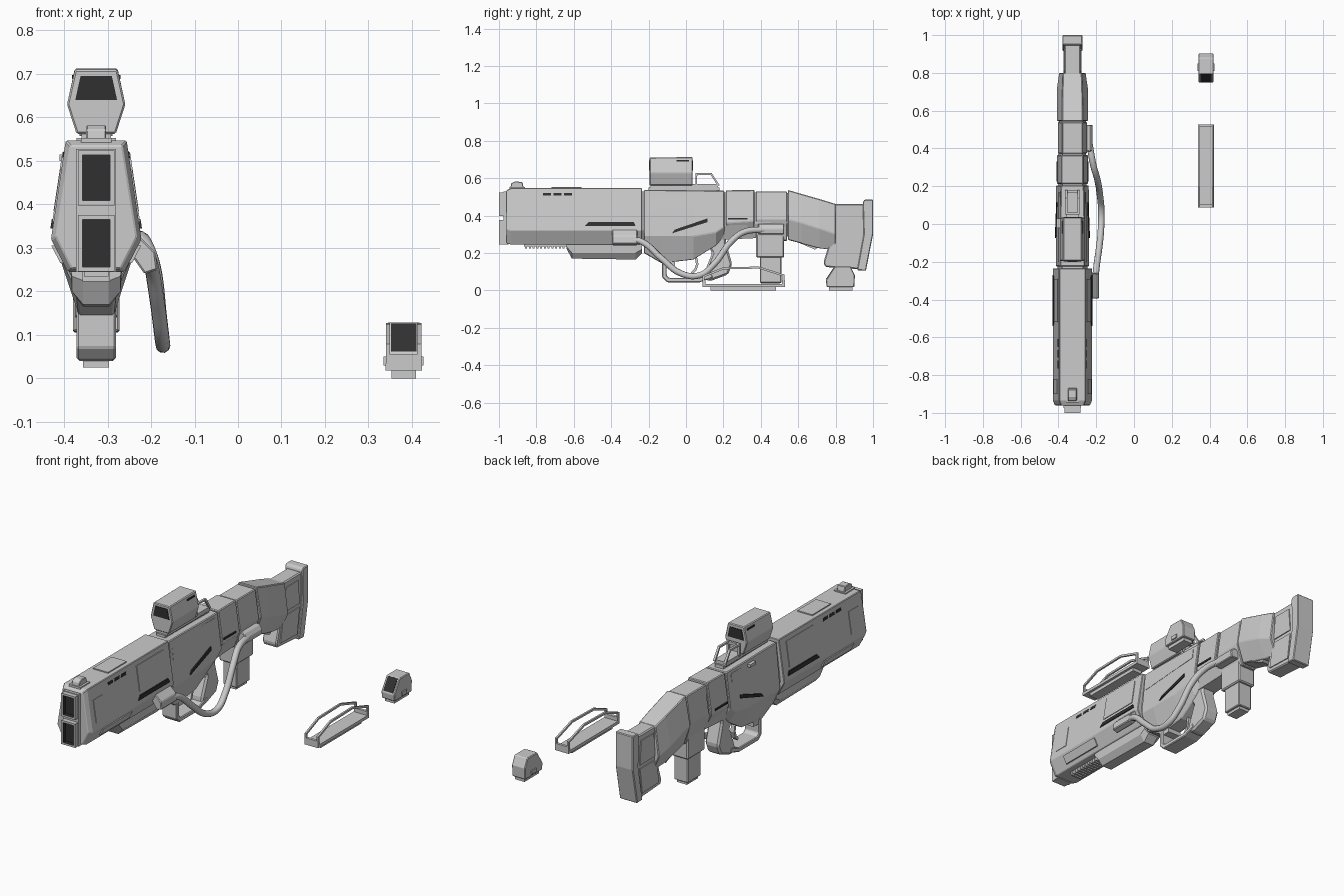
import bpy, bmesh
from mathutils import Vector

if "Cube" in bpy.data.objects:
    bpy.data.objects.remove(bpy.data.objects["Cube"])

GX, LX = -0.326, 0.381      # centre lines of the rifle and of the loose parts

dark = bpy.data.materials.new("dark")
dark.diffuse_color = (0.03, 0.03, 0.03, 1)
dark.use_nodes = True
dark.node_tree.nodes["Principled BSDF"].inputs["Base Color"].default_value = dark.diffuse_color


def finish(name, bm, bevel=0.0, mat=None):
    bmesh.ops.recalc_face_normals(bm, faces=bm.faces[:])
    me = bpy.data.meshes.new(name)
    bm.to_mesh(me)
    bm.free()
    ob = bpy.data.objects.new(name, me)
    bpy.context.collection.objects.link(ob)
    if mat:
        me.materials.append(mat)
    if bevel:
        m = ob.modifiers.new("bevel", 'BEVEL')
        m.width, m.segments, m.limit_method = bevel, 1, 'ANGLE'
    return ob


def skin(name, rings, **kw):
    """Join matching rings of points and cap both ends."""
    bm = bmesh.new()
    vs = [[bm.verts.new(p) for p in r] for r in rings]
    n = len(vs[0])
    for a, b in zip(vs, vs[1:]):
        for i in range(n):
            bm.faces.new((a[i], a[(i + 1) % n], b[(i + 1) % n], b[i]))
    bm.faces.new(vs[0])
    bm.faces.new(vs[-1][::-1])
    return finish(name, bm, **kw)


def loft(name, stations, cx=GX, **kw):
    """Six-sided body; station = y, z low/mid/top, half width low/mid/top."""
    rings = []
    for y, zb, zm, zt, wb, wm, wt in stations:
        rings.append([(cx + x, y, z) for x, z in
                      ((-wb, zb), (wb, zb), (wm, zm), (wt, zt), (-wt, zt), (-wm, zm))])
    return skin(name, rings, **kw)


def prism(name, pts, half, cx=GX, **kw):
    return skin(name, [[(cx + s * half, y, z) for y, z in pts] for s in (-1, 1)], **kw)


def box(name, y0, y1, z0, z1, half, cx=GX, **kw):
    return prism(name, [(y0, z0), (y1, z0), (y1, z1), (y0, z1)], half, cx, **kw)


def strip(name, path, t, half, cx=GX, **kw):
    """Flat bar of thickness t following a side-view path."""
    p = [Vector(q) for q in path]
    left, right = [], []
    for i, q in enumerate(p):
        d0 = (q - p[i - 1]).normalized() if i else (p[1] - q).normalized()
        d1 = (p[i + 1] - q).normalized() if i < len(p) - 1 else d0
        d = (d0 + d1).normalized()
        off = Vector((-d.y, d.x)) * (t / 2 / max(d.dot(d0), 0.5))
        left.append(tuple(q + off))
        right.append(tuple(q - off))
    return prism(name, left + right[::-1], half, cx, **kw)


def side_panel(name, pts, xf, t=0.004, sides=(-1, 1), **kw):
    """Thin plates lying on the sloped flanks."""
    for s in sides:
        skin(name, [[(GX + s * (xf(z) + d), y, z) for y, z in pts] for d in (-0.01, t)], **kw)


def rect(y0, y1, z0, z1):
    return [(y0, z0), (y1, z0), (y1, z1), (y0, z1)]


def fore_x(z):
    return 0.104 - (z - 0.32) * 0.151 if z > 0.32 else 0.065 + (z - 0.245) * 0.52


def mid_x(z):
    return 0.09 - (z - 0.29) * 0.12


# fore body and lower fore grip
loft("fore_body", [(-0.96, .252, .325, .535, .056, .093, .06), (-0.935, .245, .32, .547, .065, .104, .07),
                   (-0.235, .245, .32, .547, .065, .104, .07)], bevel=0.003)
loft("lower_fore_grip", [(-.64, .225, .235, .26, .03, .056, .06), (-.61, .17, .2, .26, .03, .056, .06),
                         (-.27, .165, .2, .26, .03, .056, .06), (-.235, .2, .22, .26, .03, .056, .06)])

# twin muzzles with dark recessed bores
box("muzzle_backing", -0.975, -0.95, .245, .528, .046)
for name, z0, z1 in (("upper_muzzle", .398, .524), ("lower_muzzle", .246, .376)):
    ob = box(name, -1.0, -0.955, z0, z1, .042)
    ob.data.materials.append(None)
    ob.data.materials.append(dark)
    bm = bmesh.new()
    bm.from_mesh(ob.data)
    f = min(bm.faces, key=lambda f: f.calc_center_median().y)
    bmesh.ops.inset_region(bm, faces=[f], thickness=0.015)
    f.material_index = 1
    ext = bmesh.ops.extrude_discrete_faces(bm, faces=[f])["faces"]
    bmesh.ops.translate(bm, verts=ext[0].verts[:], vec=(0, 0.02, 0))
    bm.to_mesh(ob.data)
    bm.free()

# flank details on the fore body
side_panel("fore_lower_panel", rect(-.84, -.59, .265, .305), fore_x, .007)
side_panel("fore_upper_panel", rect(-.52, -.29, .385, .52), fore_x)
side_panel("fore_front_panel", rect(-.9, -.82, .36, .48), fore_x, .003)
side_panel("fore_slit", [(-.54, .345), (-.27, .345), (-.28, .367), (-.52, .367)], fore_x, .005, mat=dark)
side_panel("fore_line_slot", rect(-.89, -.825, .437, .444), fore_x, .002, mat=dark)
for i in range(3):
    y = -.765 + i * .057
    side_panel("vent_slot", rect(y, y + .042, .507, .522), fore_x, .002, mat=dark)
box("top_plate", -.72, -.56, .54, .553, .045)
prism("front_sight", [(-.94, .54), (-.935, .572), (-.915, .582), (-.875, .58), (-.866, .54)], .023, bevel=.003)
box("front_sight_base", -.945, -.86, .54, .553, .035)

# toothed rails
for name, y0, n, step, z0, z1, half in (("under_rail_tooth", -.86, 11, .02, .223, .25, .032),
                                        ("top_rail_tooth", -.19, 18, .02, .54, .558, .03)):
    m = box(name, y0, y0 + step * .55, z0, z1, half).modifiers.new("array", 'ARRAY')
    m.count, m.use_relative_offset, m.use_constant_offset = n, False, True
    m.constant_offset_displace = (0, step, 0)
box("under_rail", -.865, -.63, .234, .25, .028)
box("top_rail", -.2, .18, .53, .55, .026)

# receiver and rear segments
loft("receiver_neck", [(-.26, .25, .32, .53, .05, .08, .055), (.6, .29, .37, .52, .04, .07, .05)])
loft("receiver", [(-.225, .2, .29, .537, .045, .088, .064), (-.13, .145, .29, .537, .04, .088, .064),
                  (.04, .165, .29, .535, .04, .088, .064), (.16, .24, .31, .533, .045, .088, .062),
                  (.205, .29, .34, .533, .045, .086, .06)], bevel=.004)
side_panel("receiver_slit", [(-.075, .305), (-.06, .325), (.115, .385), (.115, .365)], mid_x, .005, mat=dark)
side_panel("receiver_panel", [(-.2, .43), (.17, .46), (.17, .515), (-.2, .515)], mid_x, .003)
loft("rear_segment", [(.213, .3, .36, .535, .04, .083, .058), (.365, .28, .37, .537, .04, .083, .058)], bevel=.004)
side_panel("rear_slit", rect(.225, .33, .378, .388), lambda z: .081, .004, mat=dark)
loft("rear_block", [(.373, .27, .38, .53, .045, .076, .054), (.54, .265, .38, .53, .045, .076, .054)], bevel=.004)
prism("side_button", rect(-.02, .03, .5, .515), .012, GX - .072)

# stock: tapered neck, rear wedge and butt pad
loft("stock_neck", [(.545, .27, .38, .537, .045, .083, .055), (.62, .25, .36, .515, .045, .083, .055),
                    (.715, .225, .33, .488, .04, .083, .053), (.8, .215, .3, .462, .035, .07, .05)], bevel=.004)
prism("stock_chin", [(.6, .28), (.61, .252), (.69, .218), (.72, .24), (.72, .3)], .035)
prism("stock_rear", [(.77, .462), (.96, .462), (.985, .3), (.95, .112), (.745, .125), (.735, .15),
                     (.775, .28)], .043, bevel=.006)
for s in (-1, 1):
    prism("stock_side_plate", [(.81, .43), (.92, .43), (.93, .3), (.8, .3)], .004, GX + s * .044)
    prism("stock_lower_plate", [(.79, .28), (.93, .28), (.91, .14), (.765, .145)], .004, GX + s * .044)
prism("butt_pad", [(.945, .472), (.955, .485), (1.0, .485), (1.0, .3), (.962, .105), (.915, .108),
                   (.95, .3)], .053, bevel=.004)

# grip, trigger guard and trigger
prism("pistol_grip", [(.1, .27), (.215, .3), (.215, .25), (.247, .14), (.225, .085), (.13, .05), (.095, .06),
                      (.1, .1), (.14, .2)], .042, bevel=.01)
strip("trigger_guard", [(-.115, .2), (-.115, .075), (-.095, .055), (.07, .055), (.14, .08)], .024, .045, bevel=.004)
box("guard_front_block", -.125, -.06, .13, .2, .04)
strip("trigger", [(.03, .2), (.055, .17), (.06, .14), (.05, .11), (.03, .09)], .013, .011)

# magazine
box("magazine_well", .375, .525, .175, .36, .052, bevel=.006)
box("magazine", .395, .51, .04, .2, .042, bevel=.004)
box("magazine_foot", .405, .5, .025, .045, .03)

# top optic with front and rear lenses, and its folding frame
loft("optic_body", [(-.195, .562, .63, .71, .045, .067, .049), (.035, .562, .63, .713, .045, .067, .049)], bevel=.004)
loft("optic_front_lens", [(y, .64, .668, .695, .048, .042, .036) for y in (-.198, -.18)], mat=dark)
loft("optic_rear_lens", [(y, .64, .668, .695, .048, .042, .036) for y in (.02, .038)], mat=dark)
for s in (-1, 1):
    prism("optic_vent", rect(-.05, .015, .688, .698), .003, GX + s * .053, mat=dark)
    strip("rear_sight_frame", [(.055, .56), (.055, .622), (.135, .622), (.175, .56)], .01, .006, GX + s * .032)
box("optic_mount", -.19, .17, .545, .568, .034)
box("rear_sight_bar", .05, .062, .612, .627, .034)

# side hose with its two connectors
cu = bpy.data.curves.new("side_hose", 'CURVE')
cu.dimensions, cu.bevel_depth, cu.bevel_resolution, cu.use_fill_caps = '3D', .017, 3, True
path = [(-.205, -.3, .272), (-.2, -.24, .262), (-.185, -.13, .17), (-.175, -.03, .092), (-.173, .07, .08),
        (-.18, .15, .14), (-.195, .24, .26), (-.215, .31, .312), (-.235, .42, .325)]
sp = cu.splines.new('BEZIER')
sp.bezier_points.add(len(path) - 1)
for b, p in zip(sp.bezier_points, path):
    b.co, b.handle_left_type, b.handle_right_type = p, 'AUTO', 'AUTO'
sp.resolution_u = 6
hose = bpy.data.objects.new("side_hose", cu)
bpy.context.collection.objects.link(hose)
for name, y0, y1, sec in (
        ("front_hose_connector", -.395, -.26, [(-.25, .29), (-.215, .24), (-.185, .25), (-.19, .29), (-.225, .325)]),
        ("rear_hose_connector", .385, .525, [(-.27, .3), (-.222, .3), (-.218, .33), (-.235, .355), (-.27, .355)])):
    skin(name, [[(x, y, z) for x, z in sec] for y in (y0, y1)], bevel=.004)

# loose open sight frame
box("loose_frame_foot", .13, .48, 0, .022, .028, LX)
box("loose_frame_plate", .088, .528, .018, .034, .042, LX)
for y in (.088, .513):
    box("loose_frame_lip", y, y + .015, .03, .055, .04, LX)
for s in (-1, 1):
    strip("loose_frame_rail", [(.094, .03), (.094, .075), (.2, .118), (.39, .122), (.522, .08), (.522, .03)],
          .011, .005, LX + s * .036)

# loose compact sight
box("loose_sight_foot", .765, .89, 0, .025, .028, LX)
prism("loose_sight_body", [(.752, .018), (.748, .055), (.795, .128), (.88, .128), (.903, .08), (.9, .018)],
      .04, LX, bevel=.004)
prism("loose_sight_lens", [(.749, .062), (.792, .126), (.81, .12), (.77, .06)], .029, LX, mat=dark)
for s in (-1, 1):
    prism("loose_sight_knob", rect(.81, .85, .03, .05), .006, LX + s * .04)
